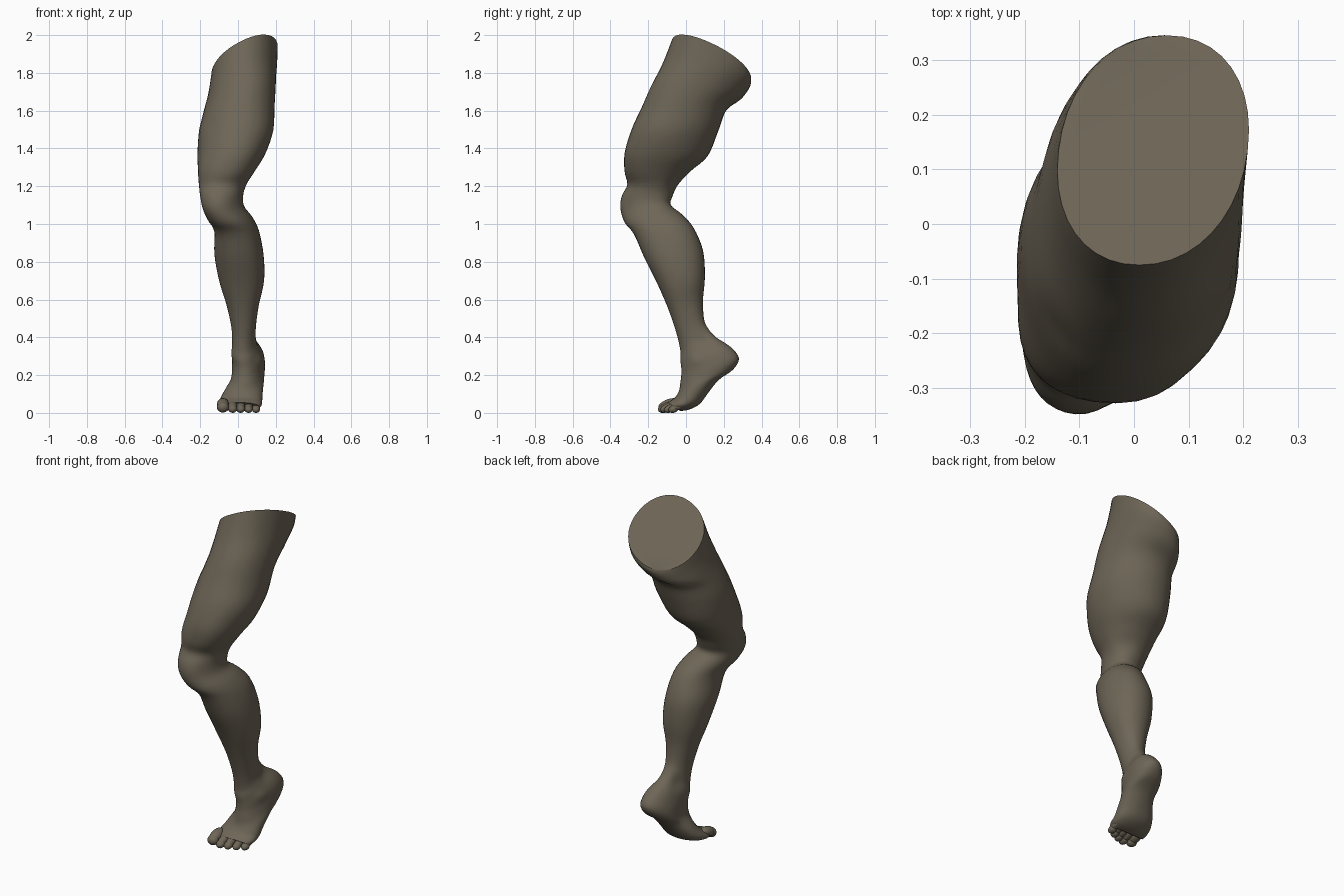
import bpy
import bmesh
import math
from mathutils import Vector, Matrix

if "Cube" in bpy.data.objects:
    bpy.data.objects.remove(bpy.data.objects["Cube"], do_unlink=True)

SEGMENTS = 40
STEPS = 4

skin = bpy.data.materials.new("olive brown skin")
skin.use_nodes = True
colour = (0.155, 0.132, 0.095, 1.0)
skin.diffuse_color = colour
shader = next(n for n in skin.node_tree.nodes if n.type == 'BSDF_PRINCIPLED')
shader.inputs["Base Color"].default_value = colour
shader.inputs["Roughness"].default_value = 0.8

# Each section: front y, front z, back y, back z, lowest x, highest x,
# and lean, the sideways shift of the front against the back
thigh = [
    (-.075, 1.965, .345, 1.77, -.138, .208, -.025),
    (-.13, 1.83, .34, 1.735, -.15, .205, -.02),
    (-.19, 1.72, .295, 1.67, -.168, .2, 0),
    (-.24, 1.61, .215, 1.605, -.185, .195, .01),
    (-.29, 1.5, .17, 1.49, -.205, .188, .02),
    (-.325, 1.38, .115, 1.36, -.213, .145, .02),
    (-.325, 1.28, .025, 1.28, -.21, .09, .005),
    (-.31, 1.21, -.04, 1.21, -.205, .045, -.01),
]
shin = [
    (-.335, 1.15, -.07, 1.15, -.198, .025, -.02),
    (-.34, 1.08, -.08, 1.1, -.185, .03, -.025),
    (-.325, 1.01, -.02, 1.05, -.16, .075, -.02),
    (-.275, .945, .04, .98, -.125, .11, -.01),
    (-.22, .82, .09, .86, -.125, .135, 0),
    (-.15, .68, .1, .72, -.1, .138, 0),
    (-.09, .54, .09, .6, -.06, .11, 0),
    (-.05, .42, .095, .5, -.035, .095, -.005),
]
foot = [
    (-.03, .33, .115, .45, -.03, .095, -.01),
    (-.03, .28, .16, .4, -.03, .11, -.015),
    (-.025, .24, .235, .35, -.028, .132, -.02),
    (-.025, .2, .28, .29, -.033, .14, -.02),
    (-.03, .16, .25, .23, -.043, .138, -.015),
    (-.035, .125, .175, .175, -.06, .135, -.01),
    (-.045, .1, .115, .1, -.082, .13, 0),
    (-.06, .08, .07, .045, -.1, .128, 0),
    (-.08, .066, .015, .017, -.108, .125, 0),
    (-.095, .055, -.03, .01, -.108, .112, 0),
]

# Muscle and bone relief: centre, radius, height
relief = [
    ((-.09, -.34, 1.1), .06, .008),     # kneecap
    ((-.17, -.24, 1.3), .08, .01),      # inner thigh teardrop
    ((-.15, -.2, 1.52), .05, -.008),    # groove above the teardrop
    ((.14, -.17, 1.6), .12, -.008),     # flattened outer thigh
    ((.1, -.24, 1.4), .1, -.008),
    ((.0, -.06, 1.2), .05, -.006),      # hollow behind the knee
    ((-.03, .03, .31), .03, .004),      # inner ankle bone
    ((.11, .05, .28), .03, .007),       # outer ankle bone
    ((-.01, .1, .38), .04, -.01),       # tendon hollows
    ((.1, .1, .38), .04, -.01),
    ((-.03, .1, .17), .06, -.012),      # arch
]


def spline(a, b, c, d, t):
    """Smooth blend from b to c."""
    return [q + 0.5 * t * (r - p + t * (2 * p - 5 * q + 4 * r - s
            + t * (3 * (q - r) + s - p))) for p, q, r, s in zip(a, b, c, d)]


def refine(rows):
    last = len(rows) - 1
    fine = []
    for i in range(last):
        near = [rows[min(max(i + k, 0), last)] for k in (-1, 0, 1, 2)]
        fine += [spline(*near, s / STEPS) for s in range(STEPS)]
    return fine + [list(rows[-1])]


def section(row, tilt):
    """Slightly squared oval ring; tilt slopes it sideways."""
    yf, zf, yb, zb, x0, x1, lean = row
    ring = []
    for i in range(SEGMENTS):
        a = math.tau * i / SEGMENTS
        u, v = (math.copysign(abs(f(a)) ** 0.94, f(a)) for f in (math.cos, math.sin))
        side = v * (x1 - x0) / 2
        ring.append(Vector(((x0 + x1) / 2 + side + lean * u,
                            (yf + yb) / 2 + u * (yf - yb) / 2,
                            (zf + zb) / 2 + u * (zf - zb) / 2 + side * tilt)))
    return ring


def finish(bm, name):
    bmesh.ops.recalc_face_normals(bm, faces=bm.faces)
    mesh = bpy.data.meshes.new(name)
    bm.to_mesh(mesh)
    bm.free()
    mesh.materials.append(skin)
    obj = bpy.data.objects.new(name, mesh)
    bpy.context.collection.objects.link(obj)
    bpy.ops.object.select_all(action='DESELECT')
    obj.select_set(True)
    bpy.context.view_layer.objects.active = obj
    bpy.ops.object.shade_smooth_by_angle(angle=math.radians(45))


# Leg: one skin lofted from the cut thigh to the ball of the foot
bm = bmesh.new()
rings = []
for k, row in enumerate(refine(thigh + shin + foot)):
    tilt = 0.52 * max(0, 1 - k / (STEPS * 4))
    rings.append([bm.verts.new(p) for p in section(row, tilt)])
for top, low in zip(rings, rings[1:]):
    for i in range(SEGMENTS):
        j = (i + 1) % SEGMENTS
        bm.faces.new((top[i], top[j], low[j], low[i]))
bm.faces.new(rings[0])
bm.faces.new(rings[-1])
bmesh.ops.recalc_face_normals(bm, faces=bm.faces)
bm.normal_update()
for vert in bm.verts:
    push = sum(h * math.exp(-((vert.co - Vector(c)).length / r) ** 2)
               for c, r, h in relief)
    vert.co += vert.normal * push
finish(bm, "leg")

# Toes: big toe on the inner side, each a sloping joint with a rounded tip pad
toes = [("big_toe", -.08, -.092, .032), ("second_toe", -.028, -.095, .024),
        ("middle_toe", .014, -.083, .023), ("fourth_toe", .056, -.064, .022),
        ("little_toe", .095, -.04, .022)]
for name, x, y, r in toes:
    bm = bmesh.new()
    for dy, dz, length in ((.005, .014, .058), (-.026, -.002, .028)):
        place = (Matrix.Translation((x, y + dy, r + dz))
                 @ Matrix.Rotation(math.radians(18), 4, 'X')
                 @ Matrix.Diagonal((r, length, r * 0.88, 1)))
        bmesh.ops.create_uvsphere(bm, u_segments=16, v_segments=10,
                                  radius=1, matrix=place)
    finish(bm, name)
